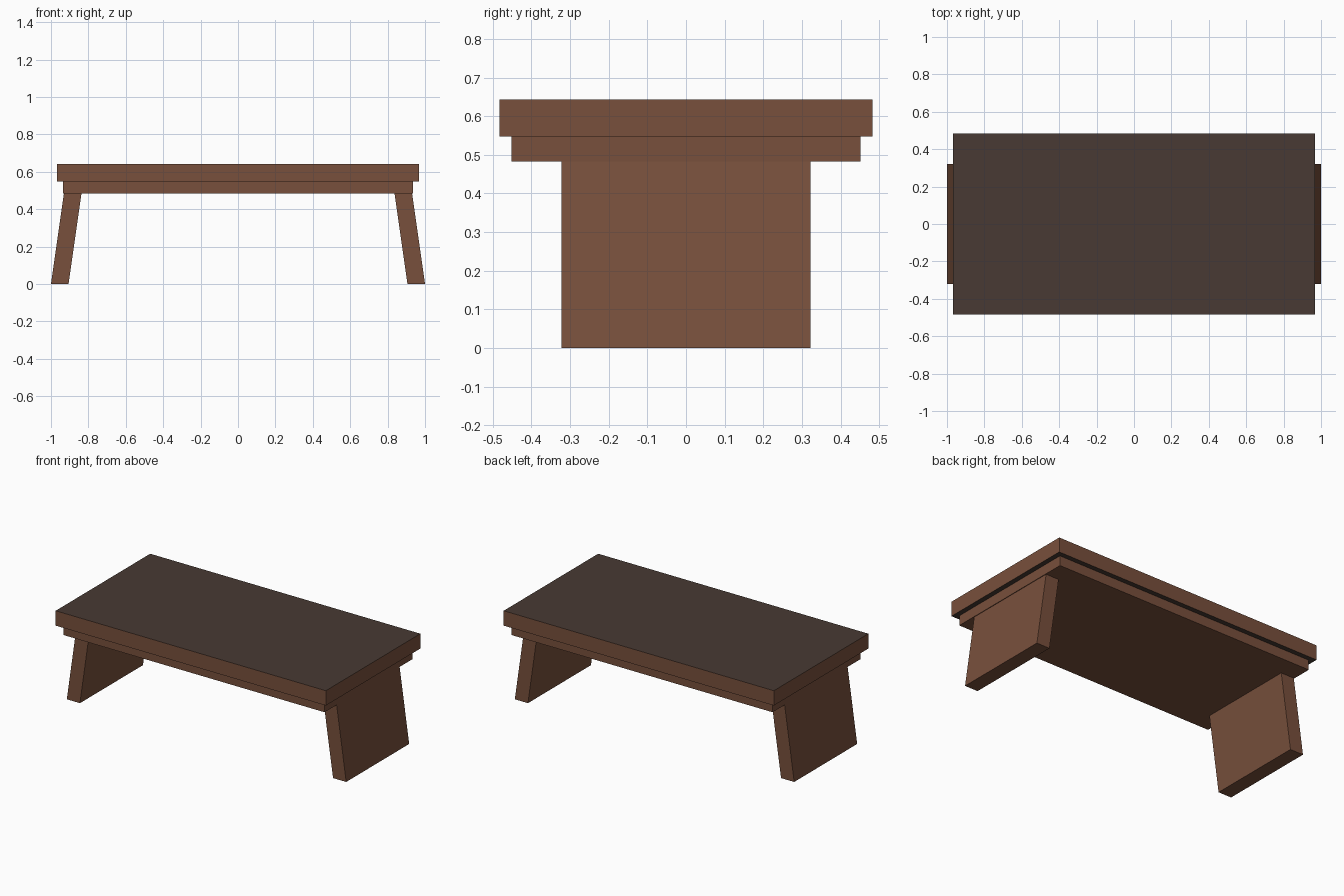
import bpy
import bmesh

if "Cube" in bpy.data.objects:
    bpy.data.objects.remove(bpy.data.objects["Cube"], do_unlink=True)


def make_material(name, rgb):
    mat = bpy.data.materials.new(name)
    mat.use_nodes = True
    color = (*rgb, 1.0)
    mat.diffuse_color = color
    bsdf = mat.node_tree.nodes["Principled BSDF"]
    bsdf.inputs["Base Color"].default_value = color
    bsdf.inputs["Roughness"].default_value = 0.8
    return mat


wood = make_material("brown wood", (0.188, 0.080, 0.045))
dark = make_material("dark panel", (0.065, 0.042, 0.033))


def make_block(name, half_x, half_y, z0, z1, center_x=0.0, lean=0.0, dark_faces=False):
    """Box from z0 to z1; its top is shifted sideways by lean."""
    bm = bmesh.new()
    bmesh.ops.create_cube(bm, size=2.0)
    for v in bm.verts:
        top = v.co.z > 0
        v.co.x = center_x + v.co.x * half_x + (lean if top else 0.0)
        v.co.y *= half_y
        v.co.z = z1 if top else z0
    bm.normal_update()
    # Horizontal faces of the board take the dark finish
    for f in bm.faces:
        f.material_index = int(dark_faces and abs(f.normal.z) > 0.9)
    mesh = bpy.data.meshes.new(name)
    bm.to_mesh(mesh)
    bm.free()
    mesh.materials.append(wood)
    if dark_faces:
        mesh.materials.append(dark)
    obj = bpy.data.objects.new(name, mesh)
    bpy.context.collection.objects.link(obj)
    return obj


# Table top and the narrower frame under it
make_block("table_top", 0.967, 0.483, 0.547, 0.643, dark_faces=True)
make_block("under_frame", 0.935, 0.451, 0.483, 0.547)

# Splayed panel legs
for side, sign in (("left", 1), ("right", -1)):
    make_block(side + "_leg", 0.047, 0.322, 0.0, 0.483,
               center_x=sign * 0.953, lean=-sign * 0.069)
